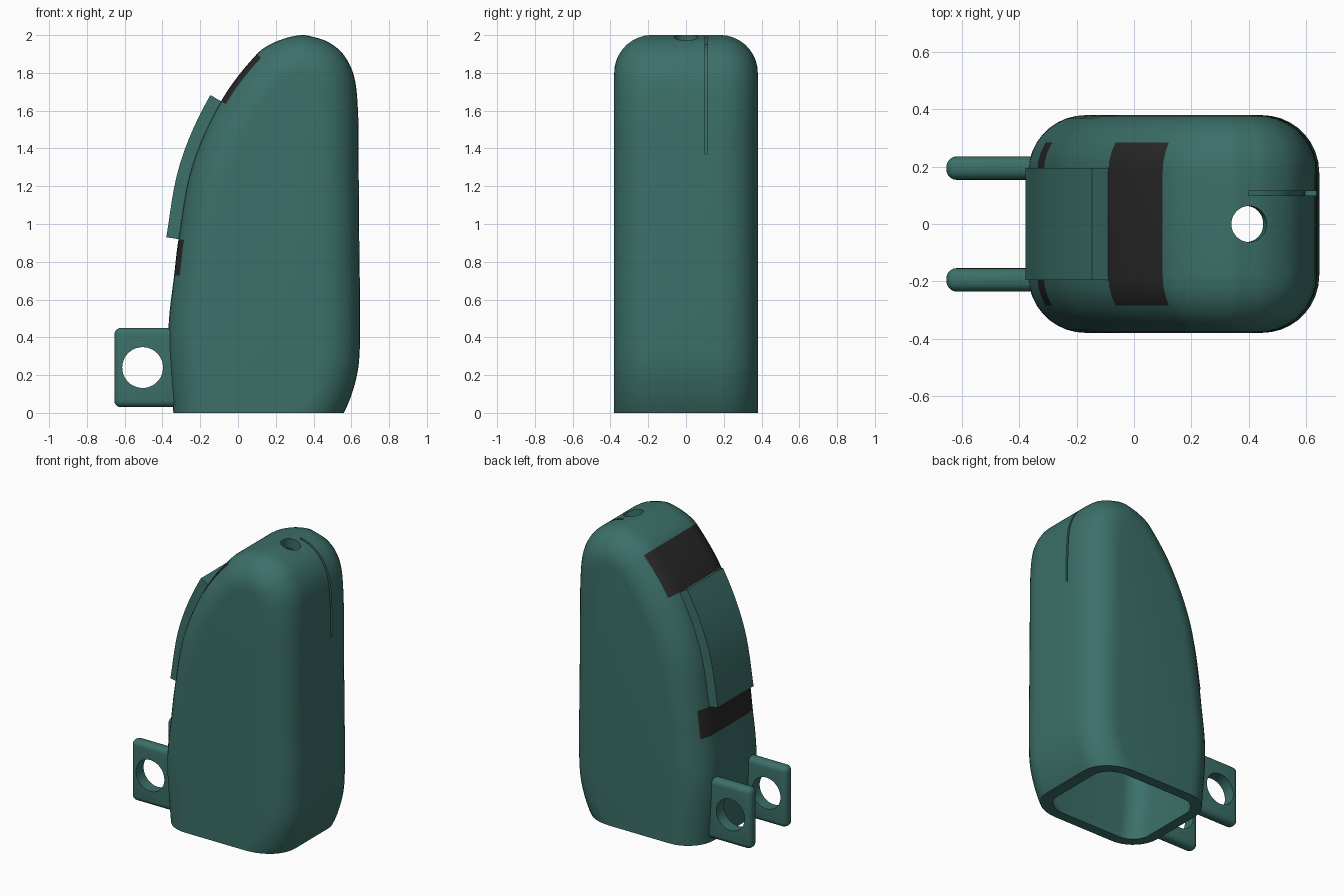
import bpy, bmesh, math
from mathutils import Vector
from mathutils.geometry import interpolate_bezier

old = bpy.data.objects.get("Cube")
if old:
    bpy.data.objects.remove(old, do_unlink=True)


def make_material(name, rgb):
    mat = bpy.data.materials.new(name)
    mat.use_nodes = True
    colour = (*rgb, 1)
    mat.diffuse_color = colour
    mat.node_tree.nodes["Principled BSDF"].inputs["Base Color"].default_value = colour
    return mat


GREEN = make_material("deep teal", (0.045, 0.16, 0.14))
DARK = make_material("charcoal", (0.022, 0.021, 0.021))

# Side outline (x, z), from the bottom left over the top to the bottom right
OUTLINE = [(-0.32, -0.2), (-0.342, 0), (-0.368, 0.33), (-0.365, 0.5), (-0.338, 0.73),
           (-0.315, 0.92), (-0.245, 1.3), (-0.09, 1.65), (0.1, 1.9), (0.2, 1.965),
           (0.33, 2.0), (0.4, 1.99), (0.48, 1.962), (0.56, 1.895), (0.615, 1.78),
           (0.635, 1.6), (0.638, 1.37), (0.642, 0.9), (0.646, 0.4), (0.63, 0.2),
           (0.56, 0), (0.42, -0.2)]
LOWER_STRAP, UPPER_STRAP, PLATE, GROOVE = (4, 5), (7, 8), (5, 7), (11, 16)
STEPS = 6
HALF_WIDTH, ROUND, WALL = 0.38, 0.2, 0.07
STRAP_HALF = 0.285


def smooth_path(points):
    """Sample a smooth curve that passes through every given point."""
    pts = [Vector(p) for p in points]
    last = len(pts) - 1
    tangents = [(pts[min(i + 1, last)] - pts[max(i - 1, 0)]).normalized()
                for i in range(last + 1)]
    path = []
    for i in range(last):
        a, b = pts[i], pts[i + 1]
        reach = (b - a).length / 3
        path += interpolate_bezier(a, a + tangents[i] * reach,
                                   b - tangents[i + 1] * reach, b, STEPS + 1)[:-1]
    return path + [pts[-1]]


PATH = smooth_path(OUTLINE)


def inset_path(d, start=0, end=len(OUTLINE) - 1):
    """Part of the outline moved inward by d."""
    result = []
    for i in range(start * STEPS, end * STEPS + 1):
        t = (PATH[min(i + 1, len(PATH) - 1)] - PATH[max(i - 1, 0)]).normalized()
        result.append(PATH[i] + Vector((t.y, -t.x)) * d)
    return result


def loft(bm, loops):
    """Join closed loops of (points, y) and cap both ends."""
    rings = [[bm.verts.new((p.x, y, p.y)) for p in pts] for pts, y in loops]
    for a, b in zip(rings, rings[1:]):
        for i in range(len(a)):
            j = (i + 1) % len(a)
            face = bm.faces.new((a[i], a[j], b[j], b[i]))
            # Painted straps follow the outline between their control points
            seg = i // STEPS
            mid = abs(sum(v.co.y for v in face.verts)) / 4
            if seg in (LOWER_STRAP[0], UPPER_STRAP[0]) and mid < STRAP_HALF:
                face.material_index = 1
    bm.faces.new(rings[0])
    bm.faces.new(rings[-1])


def finish(bm, name, mats=(GREEN,)):
    bmesh.ops.recalc_face_normals(bm, faces=bm.faces)
    mesh = bpy.data.meshes.new(name)
    bm.to_mesh(mesh)
    bm.free()
    for m in mats:
        mesh.materials.append(m)
    obj = bpy.data.objects.new(name, mesh)
    bpy.context.collection.objects.link(obj)
    return obj


def activate(obj):
    bpy.ops.object.select_all(action="DESELECT")
    obj.select_set(True)
    bpy.context.view_layer.objects.active = obj


def cut(obj, cutter):
    cutter.hide_render = True
    mod = obj.modifiers.new("cut", "BOOLEAN")
    mod.operation, mod.solver, mod.object = "DIFFERENCE", "EXACT", cutter
    activate(obj)
    bpy.ops.object.modifier_apply(modifier=mod.name)
    bpy.data.objects.remove(cutter, do_unlink=True)


def smooth(obj, angle=30):
    activate(obj)
    bpy.ops.object.shade_smooth_by_angle(angle=math.radians(angle))


def rounded_block(inset, trim):
    """The outline as a thick block with rounded side edges."""
    radius = ROUND - inset
    flat = HALF_WIDTH - ROUND
    strap = math.asin((STRAP_HALF - flat) / ROUND)
    angles = [strap * k / 3 for k in range(4)]
    angles += [strap + (math.pi / 2 - strap) * k / 6 for k in range(1, 7)]
    half = [(inset + radius * (1 - math.cos(a)), flat + radius * math.sin(a)) for a in angles]
    sections = [(d, -y) for d, y in reversed(half)] + half
    bm = bmesh.new()
    loft(bm, [(inset_path(d), y) for d, y in sections])
    if trim:
        geom = bm.verts[:] + bm.edges[:] + bm.faces[:]
        bmesh.ops.bisect_plane(bm, geom=geom, plane_co=(0, 0, 0), plane_no=(0, 0, 1),
                               clear_inner=True)
        bmesh.ops.holes_fill(bm, edges=[e for e in bm.edges if e.is_boundary], sides=0)
    return bm


def band(name, span, outer, inner, y0, y1):
    """A curved bar that follows part of the outline."""
    pts = inset_path(-outer, *span) + inset_path(inner, *span)[::-1]
    bm = bmesh.new()
    loft(bm, [(pts, y0), (pts, y1)])
    for f in bm.faces:
        f.material_index = 0
    return finish(bm, name)


def rod(name, radius, depth, location, rotation):
    bpy.ops.mesh.primitive_cylinder_add(vertices=48, radius=radius, depth=depth,
                                        location=location, rotation=rotation)
    obj = bpy.context.object
    obj.name = name
    obj.data.materials.append(GREEN)
    return obj


# Hollow shell, open underneath
shell = finish(rounded_block(0, True), "shell", (GREEN, DARK))
cavity = rounded_block(WALL, False)
for f in cavity.faces:
    f.material_index = 0
cut(shell, finish(cavity, "cavity_cutter"))

# Hole in the top and thin groove down the side
cut(shell, rod("hole_cutter", 0.063, 0.4, (0.402, 0, 1.99), (0, math.radians(9), 0)))
cut(shell, band("groove_cutter", GROOVE, 0.05, 0.04, 0.1, 0.115))
smooth(shell)

# Raised curved plate between the straps
smooth(band("raised_plate", PLATE, 0.065, 0.03, -0.195, 0.195))

# Pair of rounded lugs with round holes
for side, y in (("left", 0.195), ("right", -0.195)):
    bm = bmesh.new()
    bmesh.ops.create_cube(bm, size=1)
    bmesh.ops.scale(bm, vec=(0.345, 0.082, 0.42), verts=bm.verts)
    bmesh.ops.bevel(bm, geom=bm.edges[:], offset=0.036, segments=5, profile=0.5,
                    affect="EDGES")
    bmesh.ops.translate(bm, vec=(-0.4825, y, 0.24), verts=bm.verts)
    lug = finish(bm, side + "_lug")
    cut(lug, rod("lug_cutter", 0.108, 0.3, (-0.505, y, 0.24), (math.pi / 2, 0, 0)))
    smooth(lug)
